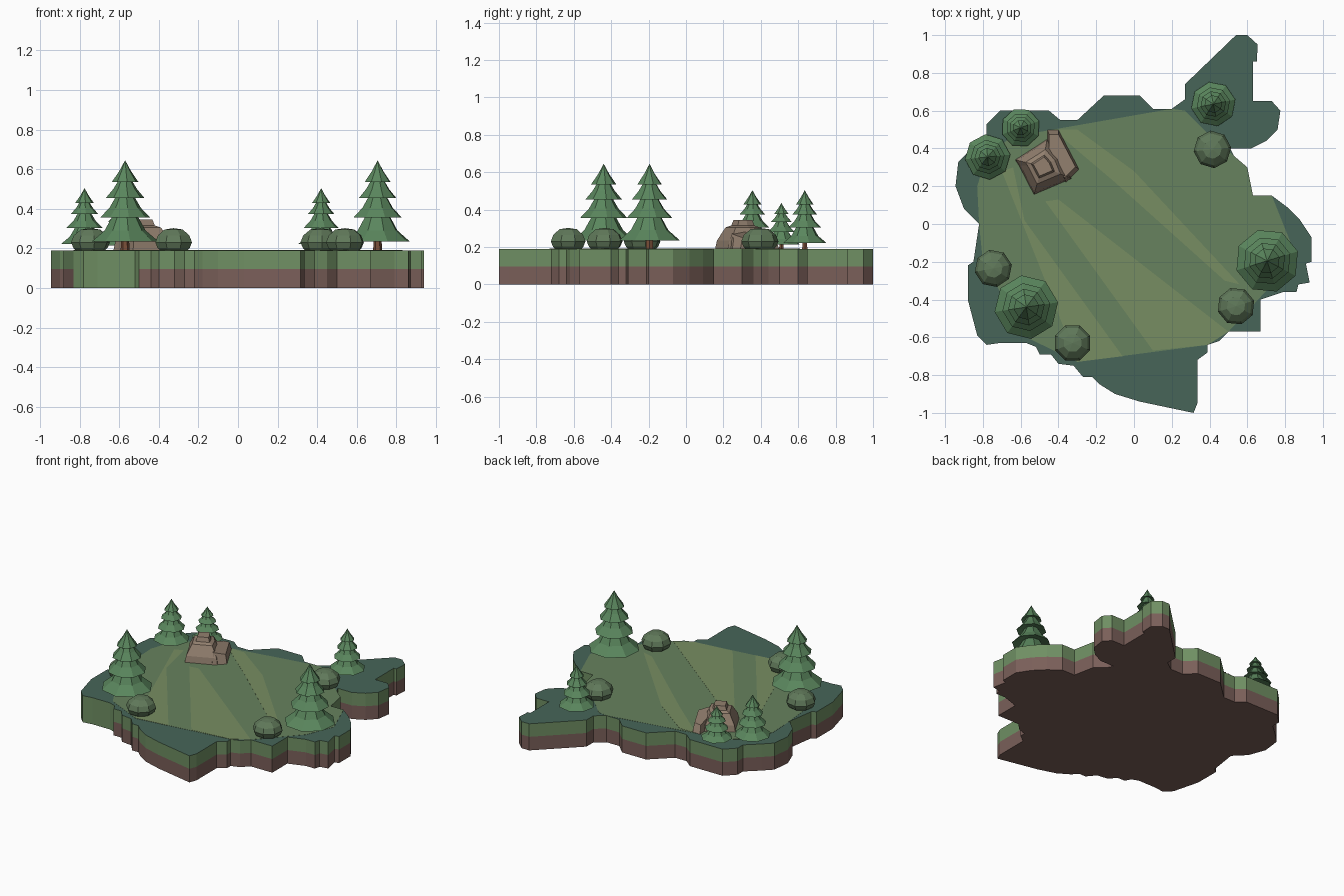
import bpy, bmesh, math

if "Cube" in bpy.data.objects:
    bpy.data.objects.remove(bpy.data.objects["Cube"])

TOP = 0.19


def mat(name, hexcol):
    m = bpy.data.materials.new(name)
    ch = [int(hexcol[i:i + 2], 16) / 255 for i in (0, 2, 4)]
    m.diffuse_color = [((c + 0.055) / 1.055) ** 2.4 for c in ch] + [1]
    m.use_nodes = True
    m.node_tree.nodes["Principled BSDF"].inputs["Base Color"].default_value = m.diffuse_color
    return m


SIDE = mat("grass_side", "6f8f63")
RIM = mat("dark_grass", "476559")
SOIL = mat("soil", "7a5f59")
FIELD = mat("field_green", "67825e")
LIGHT = mat("light_field", "778d62")
LEAF = mat("foliage", "5a865d")
BUSH = mat("bush_green", "60795a")
BARK = mat("bark", "7a4f38")
STONE = mat("stone", "93806f")


def loft(name, rings, mats, pick=None):
    """Join rings of equal point count with quads; close both ends."""
    bm = bmesh.new()
    vs = [[bm.verts.new(p) for p in r] for r in rings]
    n = len(rings[0])
    for k in range(len(vs) - 1):
        for i in range(n):
            j = (i + 1) % n
            f = bm.faces.new((vs[k][i], vs[k][j], vs[k + 1][j], vs[k + 1][i]))
            if pick:
                f.material_index = pick(k, f.calc_center_median())
    bm.faces.new(vs[0][::-1])
    cap = bm.faces.new(vs[-1])
    if pick:
        cap.material_index = len(mats) - 1
    bmesh.ops.remove_doubles(bm, verts=bm.verts, dist=1e-5)
    bmesh.ops.recalc_face_normals(bm, faces=bm.faces)
    me = bpy.data.meshes.new(name)
    bm.to_mesh(me)
    bm.free()
    for m in mats:
        me.materials.append(m)
    ob = bpy.data.objects.new(name, me)
    bpy.context.collection.objects.link(ob)
    return ob


def flat(points, z):
    return [(x, y, z) for x, y in points]


def lathe(name, x, y, profile, sides, material, sr=1, sz=1, turn=0.0):
    rings = [[(x + r * sr * math.cos(turn + math.tau * i / sides),
               y + r * sr * math.sin(turn + math.tau * i / sides),
               TOP + z * sz) for i in range(sides)] for r, z in profile]
    return loft(name, rings, [material])


# Island: ragged outline, soil band below, grass band above
outline = [(.54, 1), (.6, 1), (.655, .95), (.65, .86), (.63, .86), (.63, .65),
           (.73, .65), (.775, .6), (.76, .5), (.70, .44), (.62, .40), (.51, .40),
           (.53, .36), (.6, .3), (.63, .15), (.73, .15), (.81, .09), (.88, .02),
           (.94, -.07), (.94, -.2), (.91, -.21), (.93, -.31), (.87, -.32),
           (.86, -.36), (.79, -.36), (.67, -.4), (.67, -.57), (.5, -.57),
           (.45, -.62), (.39, -.64), (.39, -.68), (.335, -.72), (.335, -.95),
           (.315, -1), (.03, -.94), (-.1, -.9), (-.18, -.85), (-.22, -.81),
           (-.27, -.81), (-.32, -.75), (-.4, -.74), (-.44, -.69), (-.5, -.69),
           (-.52, -.65), (-.57, -.63), (-.71, -.63), (-.78, -.64), (-.83, -.59),
           (-.88, -.4), (-.88, -.22), (-.85, -.2), (-.82, 0), (-.9, .08),
           (-.945, .2), (-.93, .33), (-.87, .39), (-.78, .47), (-.78, .53),
           (-.71, .6), (-.45, .6), (-.39, .55), (-.3, .55), (-.16, .68),
           (.03, .68), (.1, .61), (.2, .61), (.27, .66), (.27, .74)]


def band(k, c):
    front_left = -.83 < c.x < -.5 and c.y < -.55
    return 1 if k == 1 or front_left else 0


loft("island", [flat(outline, z) for z in (0, .097, TOP)], [SOIL, SIDE, RIM], band)

# Meadow and its lighter streaks
meadow = [(-.82, 0), (-.83, .2), (-.78, .36), (-.65, .46), (-.43, .5), (.2, .61),
          (.27, .6), (.42, .45), (.53, .36), (.6, .3), (.63, .15), (.73, .15),
          (.83, -.1), (.75, -.3), (.5, -.57), (.39, -.64), (-.3, -.73),
          (-.57, -.6), (-.8, -.2)]
loft("meadow", [flat(meadow, TOP - .005), flat(meadow, TOP + .001)], [FIELD])
streaks = [[(-.7, .28), (-.64, .3), (-.58, .02), (-.06, -.7), (-.3, -.73)],
           [(-.47, .12), (-.4, .13), (.5, -.57), (.39, -.64), (.1, -.67)],
           [(-.43, .5), (-.3, .5), (0, .28), (.56, -.32), (.48, -.3), (-.1, .22)]]
for i, s in enumerate(streaks):
    loft(f"meadow_streak_{i + 1}", [flat(s, TOP), flat(s, TOP + .002)], [LIGHT])

# Fir trees: trunk plus four flared tiers
FIR = [(0, .07), (.17, .045), (.105, .10), (.06, .18), (.128, .165), (.08, .215),
       (.045, .275), (.098, .265), (.06, .31), (.033, .355), (.068, .345),
       (.03, .40), (0, .455)]
trees = [(-.57, -.44, 1, 1, .15), (.705, -.195, 1, 1, .3), (.42, .635, .7, .69, .2),
         (-.775, .355, .71, .69, .1), (-.6, .51, .61, .54, .35)]
for i, (x, y, sr, sz, turn) in enumerate(trees):
    lathe(f"tree_trunk_{i + 1}", x, y, [(.023, -.005), (.018, .09)], 6, BARK, sr, sz)
    lathe(f"tree_foliage_{i + 1}", x, y, FIR, 8, LEAF, sr, sz, turn)

# Bushes: low faceted domes
DOME = [(.07, -.005), (.088, .012), (.1, .04), (.086, .075), (.05, .105), (0, .112)]
bushes = [(-.745, -.235, .2), (-.325, -.63, .39), (.415, .395, .1), (.54, -.435, .3)]
for i, (x, y, turn) in enumerate(bushes):
    lathe(f"bush_{i + 1}", x, y, DOME, 8, BUSH, turn=turn)


# Boulder: stepped main block and a lower slab leaning on it
def shrink(points, s, cx, cy, z):
    return [(cx + (x - cx) * s, cy + (y - cy) * s, z) for x, y in points]


block = [(-.63, .34), (-.61, .31), (-.53, .155), (-.33, .24), (-.38, .36),
         (-.46, .45), (-.52, .41)]
loft("boulder", [shrink(block, s, -.485, .305, z) for s, z in
                 ((1, TOP - .005), (.93, .235), (.62, .305), (.42, .315), (.34, .345))],
     [STONE])
slab = [(-.46, .5), (-.40, .5), (-.29, .29), (-.36, .22), (-.46, .3)]
heights = [.245, .25, .25, .27, .30]
upper = [(x, y, h) for (x, y, _), h in zip(shrink(slab, .82, -.40, .36, 0), heights)]
loft("boulder_slab", [flat(slab, TOP - .005), upper], [STONE])
